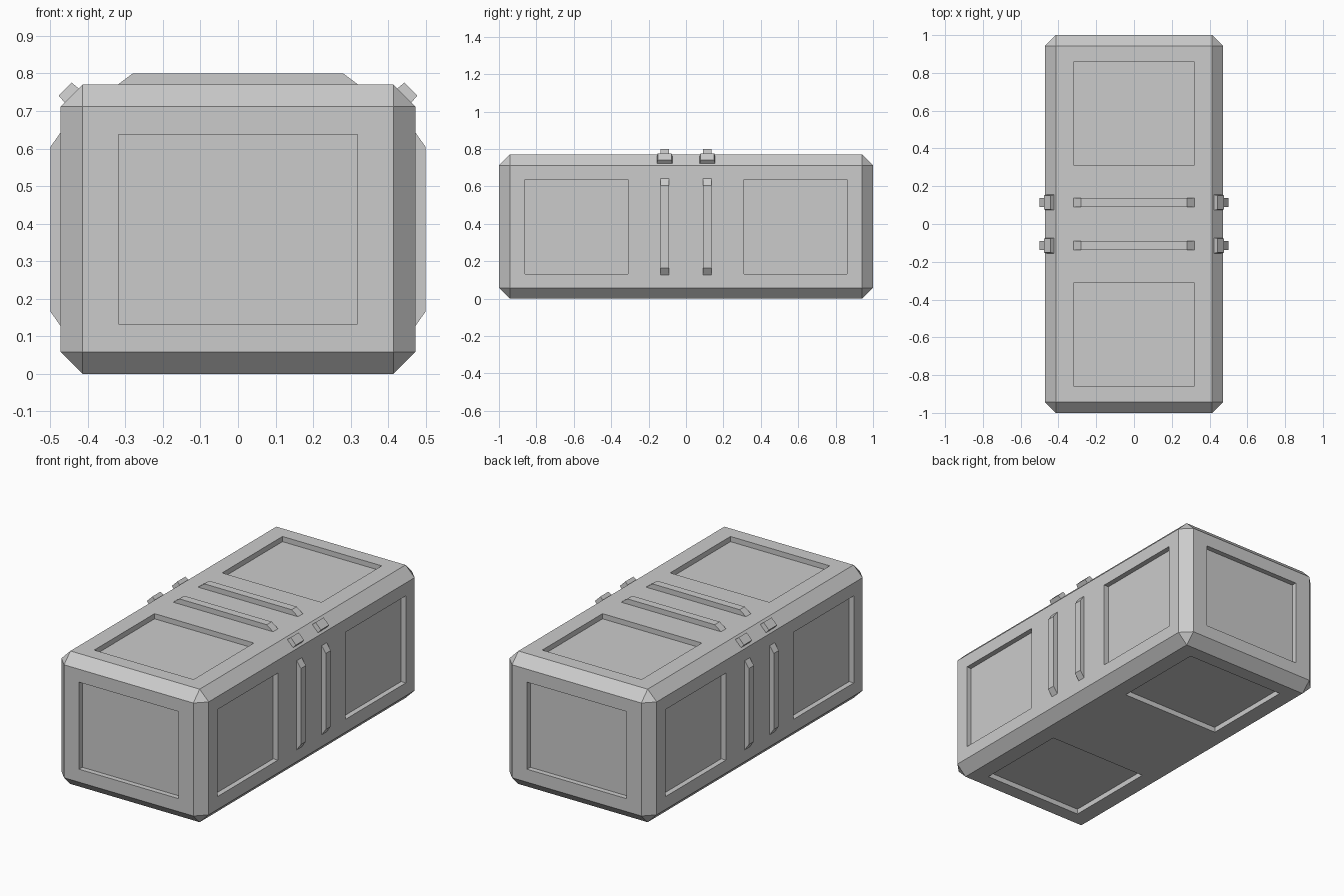
import bpy, bmesh, math
from mathutils import Matrix, Vector

default = bpy.data.objects.get("Cube")
if default:
    bpy.data.objects.remove(default, do_unlink=True)

HALF = Vector((0.472, 1.0, 0.385))   # crate half sizes
CHAMFER = 0.058
RECESS = 0.03

# Single painted-metal colour
grey = bpy.data.materials.new("light_grey")
grey.use_nodes = True
grey.diffuse_color = (0.6, 0.6, 0.6, 1)
grey.node_tree.nodes["Principled BSDF"].inputs["Base Color"].default_value = (0.6, 0.6, 0.6, 1)


def add_object(name, bm):
    bmesh.ops.recalc_face_normals(bm, faces=bm.faces)
    mesh = bpy.data.meshes.new(name)
    bm.to_mesh(mesh)
    bm.free()
    mesh.materials.append(grey)
    obj = bpy.data.objects.new(name, mesh)
    bpy.context.collection.objects.link(obj)
    return obj


def tapered_block(name, base, top, height, place):
    """Box standing on its base, with the upper face resized to 'top'."""
    bm = bmesh.new()
    bmesh.ops.create_cube(bm, size=1)
    for v in bm.verts:
        upper = v.co.z > 0
        size = top if upper else base
        v.co = (v.co.x * size[0], v.co.y * size[1], height if upper else 0)
    bm.transform(place)
    return add_object(name, bm)


def build_body():
    # Chamfered box, split across the middle so long sides carry two panels
    bm = bmesh.new()
    bmesh.ops.create_cube(bm, size=2)
    bmesh.ops.scale(bm, vec=HALF, verts=bm.verts)
    bmesh.ops.bevel(bm, geom=bm.edges[:], offset=CHAMFER, segments=1,
                    profile=0.5, affect='EDGES')
    bmesh.ops.bisect_plane(bm, geom=bm.verts[:] + bm.edges[:] + bm.faces[:],
                           plane_co=(0, 0, 0), plane_no=(0, 1, 0))
    bm.normal_update()

    # Recessed panel in every flat side
    flat = [f for f in bm.faces if max(abs(c) for c in f.normal) > 0.99]
    for f in flat:
        axis = max(range(3), key=lambda i: abs(f.normal[i]))
        mid = f.calc_center_median()
        bmesh.ops.inset_individual(bm, faces=[f], thickness=0.05)
        for v in f.verts:
            side = [1 if v.co[i] > mid[i] else -1 for i in range(3)]
            target = Vector((side[0] * 0.318,
                             math.copysign(0.585, mid.y) + side[1] * 0.276,
                             side[2] * 0.252))
            target[axis] = v.co[axis]
            v.co = target
        bm.normal_update()
        bmesh.ops.inset_individual(bm, faces=[f], thickness=0, depth=-RECESS)
    bmesh.ops.translate(bm, vec=(0, 0, HALF.z), verts=bm.verts)
    return add_object("crate_body", bm)


build_body()

# Ribs and corner clips, two bands around the middle
for band, y in (("front", -0.114), ("back", 0.114)):
    tapered_block(f"top_rib_{band}", (0.64, 0.046), (0.56, 0.046), 0.03,
                  Matrix.Translation((0, y, 2 * HALF.z)))
    for side, s in (("left", 1), ("right", -1)):
        turn = Matrix.Rotation(s * math.pi / 2, 4, 'Y')
        tapered_block(f"side_rib_{side}_{band}", (0.516, 0.046), (0.44, 0.046), 0.027,
                      Matrix.Translation((s * HALF.x, y, HALF.z)) @ turn)
        tilt = Matrix.Rotation(s * math.pi / 4, 4, 'Y')
        corner = (s * (HALF.x - CHAMFER / 2), y, 2 * HALF.z - CHAMFER / 2)
        tapered_block(f"corner_clip_{side}_{band}", (0.053, 0.082), (0.049, 0.074), 0.024,
                      Matrix.Translation(corner) @ tilt)
